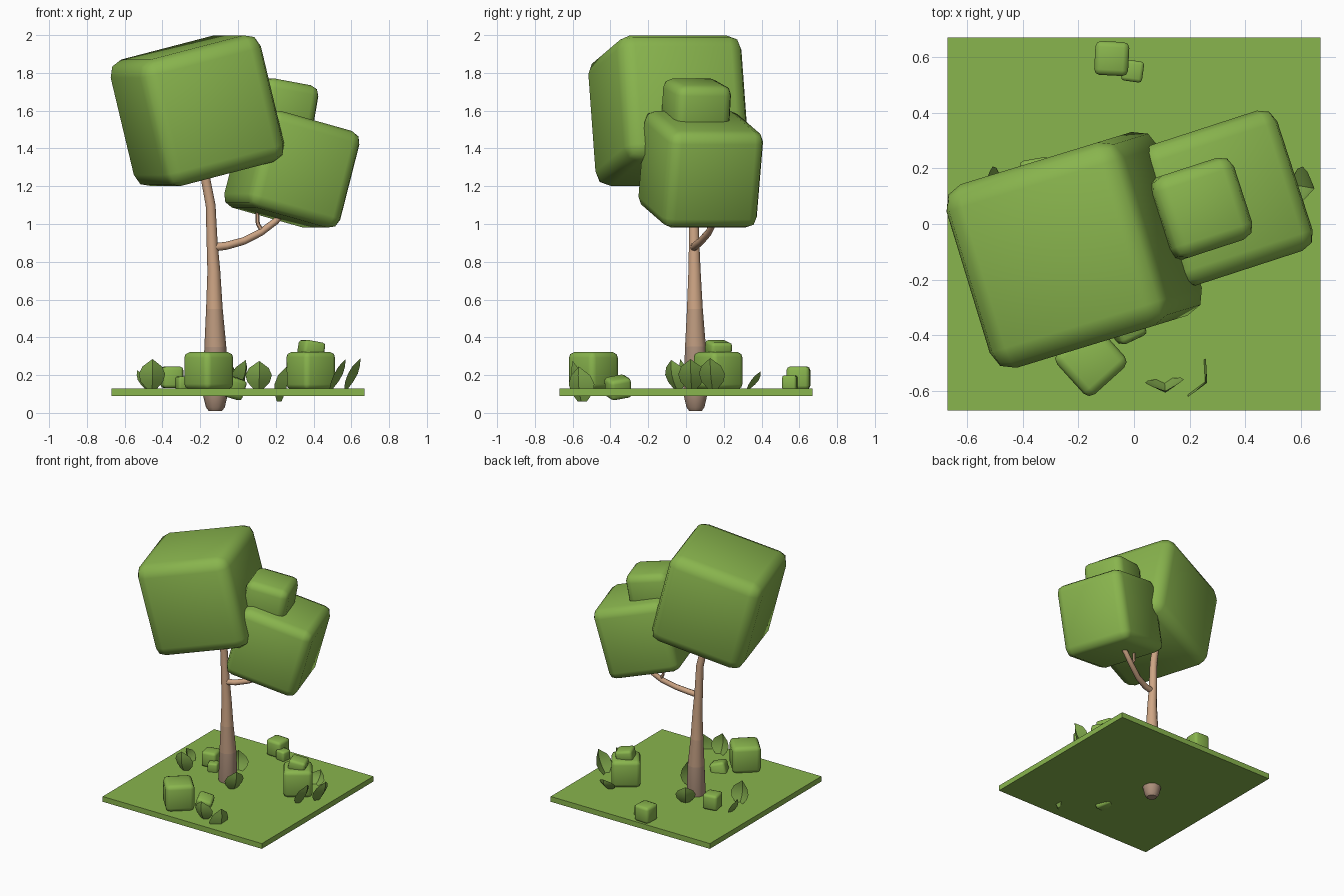
import bpy, bmesh
from math import radians, sin, cos, pi
from mathutils import Vector

cube = bpy.data.objects.get("Cube")
if cube:
    bpy.data.objects.remove(cube, do_unlink=True)


def material(name, rgb):
    m = bpy.data.materials.new(name)
    m.use_nodes = True
    m.diffuse_color = (*rgb, 1)
    m.node_tree.nodes["Principled BSDF"].inputs["Base Color"].default_value = (*rgb, 1)
    return m


GREEN = material("foliage_green", (0.25, 0.46, 0.075))
LEAF = material("leaf_green", (0.21, 0.38, 0.07))
BARKS = [material("dark_bark", (0.42, 0.28, 0.2)),
         material("middle_bark", (0.52, 0.33, 0.215)),
         material("light_bark", (0.62, 0.38, 0.235))]


def finish(name, bm, mats, smooth=None):
    """Turn a bmesh into a named object; smooth is the sharp edge angle."""
    bmesh.ops.recalc_face_normals(bm, faces=bm.faces)
    mesh = bpy.data.meshes.new(name)
    bm.to_mesh(mesh)
    bm.free()
    obj = bpy.data.objects.new(name, mesh)
    bpy.context.collection.objects.link(obj)
    for m in mats:
        mesh.materials.append(m)
    if smooth:
        bpy.ops.object.select_all(action='DESELECT')
        obj.select_set(True)
        bpy.context.view_layer.objects.active = obj
        bpy.ops.object.shade_smooth_by_angle(angle=radians(smooth))
    return obj


def soft_box(name, centre, half, bevel=0, tilt=0, yaw=0, roll=0, mat=GREEN):
    """Box with rounded edges, turned about y by tilt and then z by yaw."""
    bm = bmesh.new()
    bmesh.ops.create_cube(bm, size=2)
    bmesh.ops.scale(bm, vec=half, verts=bm.verts)
    if bevel:
        bmesh.ops.bevel(bm, geom=bm.edges[:], offset=bevel, segments=2,
                        profile=0.5, affect='EDGES')
    obj = finish(name, bm, [mat], 60 if bevel else None)
    obj.location = centre
    obj.rotation_euler = (radians(roll), radians(tilt), radians(yaw))
    return obj


def limb(name, path, sides, mats, pick):
    """Tapered tube through (x, y, z, radius) points."""
    bm = bmesh.new()
    pts = [Vector(p[:3]) for p in path]
    rings = []
    for i, p in enumerate(pts):
        d = (pts[min(i + 1, len(pts) - 1)] - pts[max(i - 1, 0)]).normalized()
        u = d.cross(Vector((0, 1, 0))).normalized()
        v = d.cross(u)
        rings.append([bm.verts.new(p + path[i][3] * (u * cos(a) + v * sin(a)))
                      for a in (2 * pi * k / sides for k in range(sides))])
    for a, b in zip(rings, rings[1:]):
        for k in range(sides):
            n = (k + 1) % sides
            bm.faces.new((a[k], a[n], b[n], b[k]))
    bm.faces.new(rings[0])
    bm.faces.new(rings[-1])
    for f in bm.faces:
        f.material_index = pick(f.calc_center_median().z)
    return finish(name, bm, mats, 50)


def leaf(name, base, yaw, lean=0.05, height=0.15, width=0.07):
    """Folded pointed leaf whose midrib bows towards its facing direction."""
    bm = bmesh.new()
    rows = []
    for t, w in ((0, 0.35), (0.25, 0.85), (0.5, 1), (0.75, 0.75), (1, 0)):
        rib = -lean * t - 0.02 * sin(pi * t)
        rows.append([bm.verts.new((s * w * width, rib + abs(s) * w * 0.04, t * height))
                     for s in ((-1, 0, 1) if w else (0,))])
    for a, b in zip(rows, rows[1:]):
        for k in range(2):
            top = (b[k + 1], b[k]) if len(b) > 1 else (b[0],)
            bm.faces.new((a[k], a[k + 1], *top))
    obj = finish(name, bm, [LEAF], 25)
    obj.location = base
    obj.rotation_euler.z = radians(yaw)


# Ground slab
soft_box("ground_slab", (0, 0, 0.11), (0.67, 0.67, 0.02))

# Trunk, darker towards the root
limb("trunk", [(-0.12, 0.05, 0.01, 0.035), (-0.12, 0.05, 0.03, 0.05), (-0.12, 0.05, 0.1, 0.067),
               (-0.12, 0.05, 0.35, 0.058), (-0.125, 0.047, 0.55, 0.044),
               (-0.128, 0.045, 0.75, 0.034), (-0.137, 0.043, 0.9, 0.029),
               (-0.145, 0.04, 1.1, 0.026), (-0.168, 0.03, 1.22, 0.025),
               (-0.19, 0.02, 1.35, 0.022)], 10, BARKS,
     lambda z: 0 if z < 0.3 else 1 if z < 0.6 else 2)

# Branch and its twig
limb("branch", [(-0.14, 0.04, 0.875, 0.022), (-0.06, 0.05, 0.885, 0.021),
                (0.03, 0.08, 0.91, 0.02), (0.12, 0.12, 0.955, 0.019),
                (0.2, 0.15, 1.015, 0.018), (0.27, 0.15, 1.1, 0.015)],
     8, BARKS[2:], lambda z: 0)
limb("twig", [(0.13, 0.12, 0.96, 0.012), (0.105, 0.125, 1.0, 0.011),
              (0.1, 0.12, 1.09, 0.009)], 6, BARKS[2:], lambda z: 0)

# Foliage blocks
soft_box("large_crown", (-0.215, -0.093, 1.6), (0.345,) * 3, 0.08, -14, 17)
soft_box("lower_crown", (0.285, 0.078, 1.29), (0.265,) * 3, 0.06, 15, 18)
soft_box("small_crown", (0.23, 0.053, 1.6), (0.155,) * 3, 0.05, 10, 18)

# Bushes on the ground
soft_box("front_bush", (-0.155, -0.49, 0.223), (0.1, 0.1, 0.1), 0.03, 0, 42)
soft_box("side_bush", (0.385, 0.17, 0.223), (0.1, 0.1, 0.1), 0.028, 0, 35)
soft_box("side_bush_cap", (0.388, 0.172, 0.34), (0.06, 0.06, 0.04), 0.018, 10, 20)
soft_box("back_bush", (-0.08, 0.595, 0.185), (0.061, 0.061, 0.061), 0.02, 0, -3)
soft_box("back_bush_bud", (-0.005, 0.55, 0.16), (0.038, 0.038, 0.038), 0.012, 0, -8)
soft_box("left_bush", (-0.35, 0.18, 0.188), (0.055, 0.055, 0.057), 0.018, 0, 10)
soft_box("left_bush_bud", (-0.29, 0.12, 0.157), (0.036, 0.036, 0.036), 0.012, 0, 20)
soft_box("sunken_bush", (-0.03, -0.36, 0.135), (0.055, 0.06, 0.055), 0.02, 15, 25, 10)

# Leaves scattered round the trunk
leaf("front_leaf", (0.11, -0.57, 0.125), 5, 0.03)
leaf("front_sunken_leaf", (0.23, -0.555, 0.06), 65, 0.03, 0.185, 0.075)
leaf("side_leaf_outer", (0.58, 0.14, 0.125), 80, 0.07, 0.165)
leaf("side_leaf_inner", (0.5, 0.03, 0.125), 85, 0.07, 0.16)
leaf("far_leaf_wide", (-0.455, 0.0, 0.125), 5, 0.03, 0.16)
leaf("far_leaf_narrow", (-0.49, 0.15, 0.125), -75, 0.045, 0.1, 0.06)
leaf("trunk_leaf_front", (0.0, -0.05, 0.125), 55, 0.05, 0.155)
leaf("trunk_leaf_back", (-0.15, 0.22, 0.125), 215, 0.04, 0.14)
leaf("corner_leaf", (0.42, 0.335, 0.125), 180, 0.06, 0.095, 0.065)
